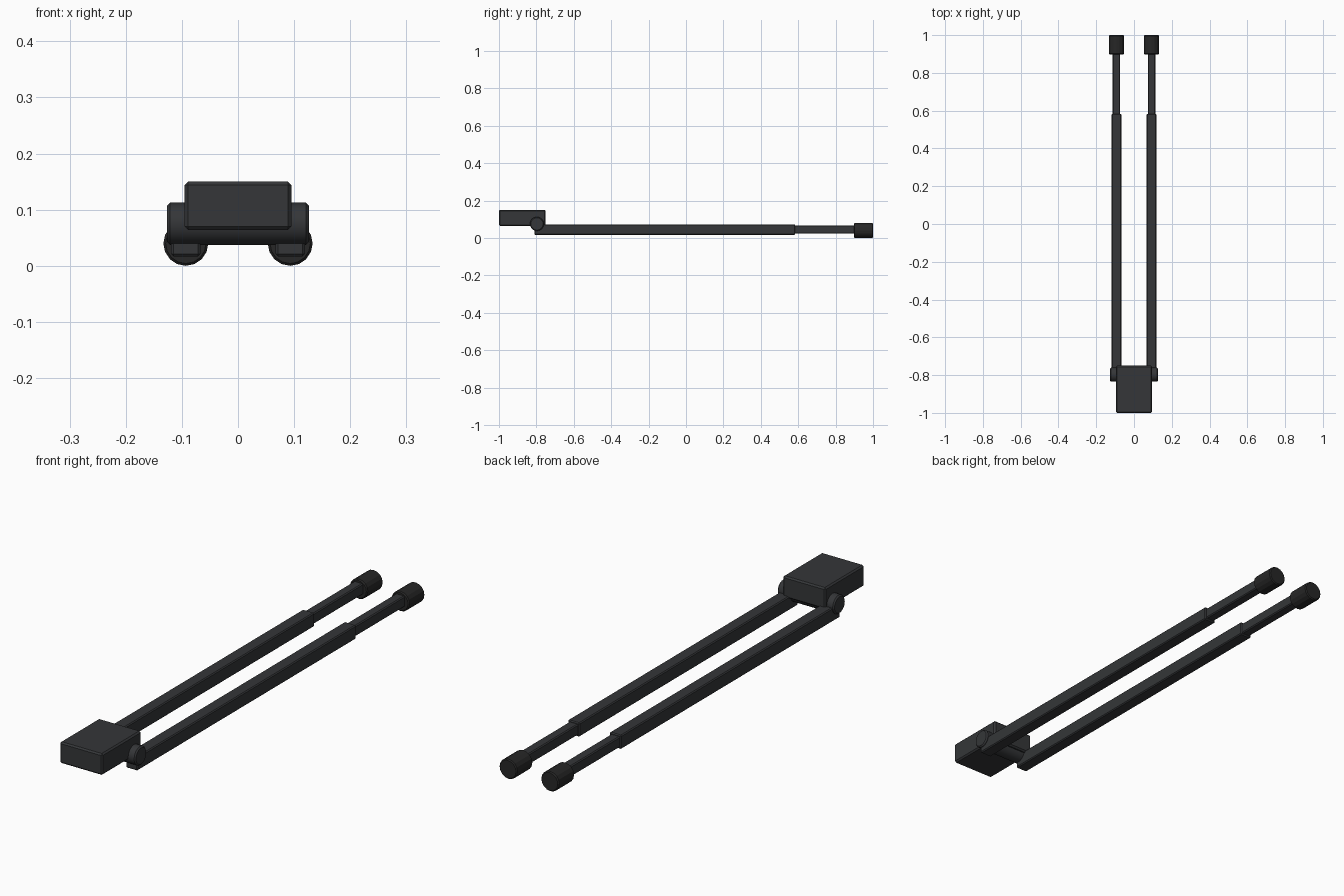
import bpy, bmesh
from math import pi
from mathutils import Matrix

if "Cube" in bpy.data.objects:
    bpy.data.objects.remove(bpy.data.objects["Cube"])


def material(name, rgb):
    m = bpy.data.materials.new(name)
    m.diffuse_color = (*rgb, 1)
    m.use_nodes = True
    m.node_tree.nodes["Principled BSDF"].inputs["Base Color"].default_value = m.diffuse_color
    return m


metal = material("dark_metal", (0.035, 0.037, 0.04))
rubber = material("rubber", (0.02, 0.02, 0.02))


def finish(name, bm, mat, bevel, smooth=False):
    mesh = bpy.data.meshes.new(name)
    bm.to_mesh(mesh)
    bm.free()
    ob = bpy.data.objects.new(name, mesh)
    bpy.context.collection.objects.link(ob)
    mesh.materials.append(mat)
    mod = ob.modifiers.new("edge_bevel", "BEVEL")
    mod.width, mod.segments = bevel, 1
    mod.limit_method, mod.angle_limit = "ANGLE", pi / 4
    if smooth:
        bpy.context.view_layer.objects.active = ob
        ob.select_set(True)
        bpy.ops.object.shade_smooth_by_angle(angle=pi / 6)
        ob.select_set(False)
    return ob


def box(name, x, y, z, mat=metal, bevel=0.004):
    """Box from (min, max) ranges on each axis."""
    bm = bmesh.new()
    bmesh.ops.create_cube(bm, size=1)
    for v in bm.verts:
        v.co = [(a + b) / 2 + c * (b - a) for (a, b), c in zip((x, y, z), v.co)]
    return finish(name, bm, mat, bevel)


def cylinder(name, centre, radius, length, axis, sides, mat, bevel, smooth=False):
    rot = Matrix.Rotation(pi / 2, 4, "Y" if axis == "X" else "X")
    bm = bmesh.new()
    bmesh.ops.create_cone(bm, cap_ends=True, segments=sides, radius1=radius,
                          radius2=radius, depth=length,
                          matrix=Matrix.Translation(centre) @ rot)
    return finish(name, bm, mat, bevel, smooth)


# Head block and the hinge barrel through it
box("head_block", (-0.095, 0.095), (-1.0, -0.75), (0.064, 0.15), bevel=0.006)
cylinder("hinge_barrel", (0, -0.797, 0.075), 0.0375, 0.253, "X", 24, metal, 0.005, True)

# Two telescopic legs with rubber feet
for side, s in (("left", -1), ("right", 1)):
    c = s * 0.093
    box(side + "_leg_outer", (c - 0.026, c + 0.026), (-0.81, 0.583), (0.017, 0.073))
    box(side + "_leg_inner", (c - 0.02, c + 0.02), (0.56, 0.905), (0.023, 0.067))
    cylinder(side + "_foot", (c, 0.949, 0.04), 0.04, 0.102, "Y", 16, rubber, 0.004)
